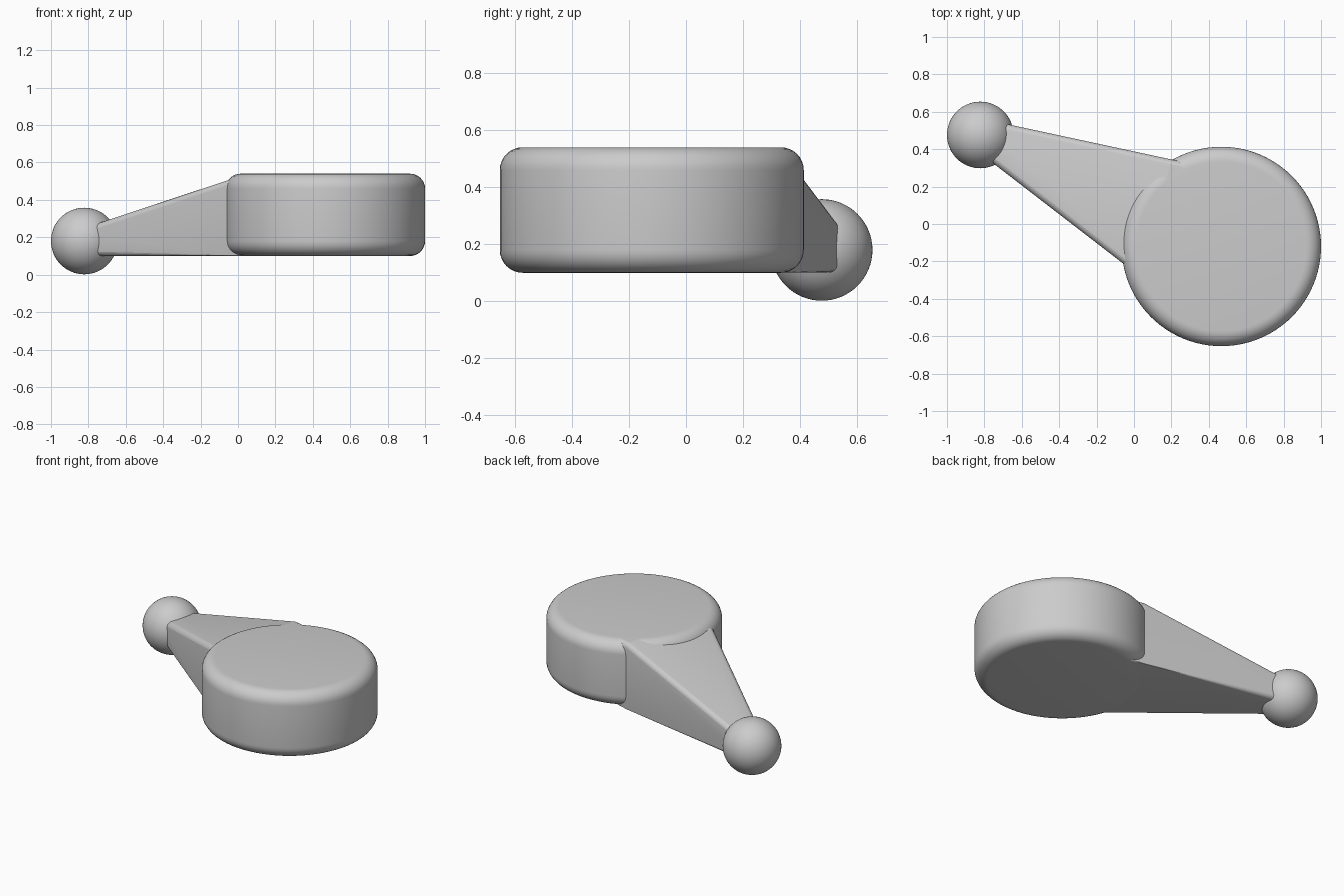
import bpy, bmesh

cube = bpy.data.objects.get("Cube")
if cube:
    bpy.data.objects.remove(cube, do_unlink=True)

GREY = (0.6, 0.6, 0.6, 1)
mat = bpy.data.materials.new("plain grey")
mat.use_nodes = True
mat.diffuse_color = GREY
mat.node_tree.nodes["Principled BSDF"].inputs["Base Color"].default_value = GREY


def make_object(name, bm, angle):
    bmesh.ops.recalc_face_normals(bm, faces=bm.faces)
    mesh = bpy.data.meshes.new(name)
    bm.to_mesh(mesh)
    bm.free()
    mesh.materials.append(mat)
    obj = bpy.data.objects.new(name, mesh)
    bpy.context.collection.objects.link(obj)
    bpy.ops.object.select_all(action='DESELECT')
    obj.select_set(True)
    bpy.context.view_layer.objects.active = obj
    bpy.ops.object.shade_smooth_by_angle(angle=angle)
    return obj


BOTTOM, TOP = 0.10, 0.54

# Round hub: cylinder with rounded rims
bm = bmesh.new()
bmesh.ops.create_cone(bm, cap_ends=True, segments=96, radius1=0.533,
                      radius2=0.533, depth=TOP - BOTTOM)
rims = [e for e in bm.edges if abs(e.verts[0].co.z - e.verts[1].co.z) < 0.01]
bmesh.ops.bevel(bm, geom=rims, offset=0.08, segments=8, profile=0.5, affect='EDGES')
hub = make_object("hub", bm, 0.5)
hub.location = (0.467, -0.12, (TOP + BOTTOM) / 2)

# Ball on the narrow end
bm = bmesh.new()
bmesh.ops.create_uvsphere(bm, u_segments=64, v_segments=32, radius=0.178)
ball = make_object("ball", bm, 0.5)
ball.location = (-0.822, 0.476, 0.18)


# Tapered arm: stations from inside the ball to inside the hub
def back_y(x):
    return 0.388 - 0.215 * x


def front_y(x):
    return -0.256 - 0.771 * x


arm_top = TOP - 0.0008
# back x, front x, back top height, front top height
stations = [(-0.80, -0.84, 0.255, 0.245),
            (0.20, 0.04, arm_top, arm_top),
            (0.45, 0.20, arm_top, arm_top)]
bm = bmesh.new()
rings = []
for xb, xf, zb, zf in stations:
    corners = [(xb, back_y(xb), BOTTOM + 0.0008), (xb, back_y(xb), zb),
               (xf, front_y(xf), zf), (xf, front_y(xf), BOTTOM + 0.0008)]
    rings.append([bm.verts.new(c) for c in corners])
for a, b in zip(rings, rings[1:]):
    for i in range(4):
        j = (i + 1) % 4
        bm.faces.new((a[i], a[j], b[j], b[i]))
bm.faces.new(rings[0])
bm.faces.new(rings[-1])
long_edges = [bm.edges.get((a[i], b[i])) for a, b in zip(rings, rings[1:]) for i in range(4)]
bmesh.ops.bevel(bm, geom=long_edges, offset=0.035, segments=5, profile=0.5, affect='EDGES')
make_object("arm", bm, 0.27)
